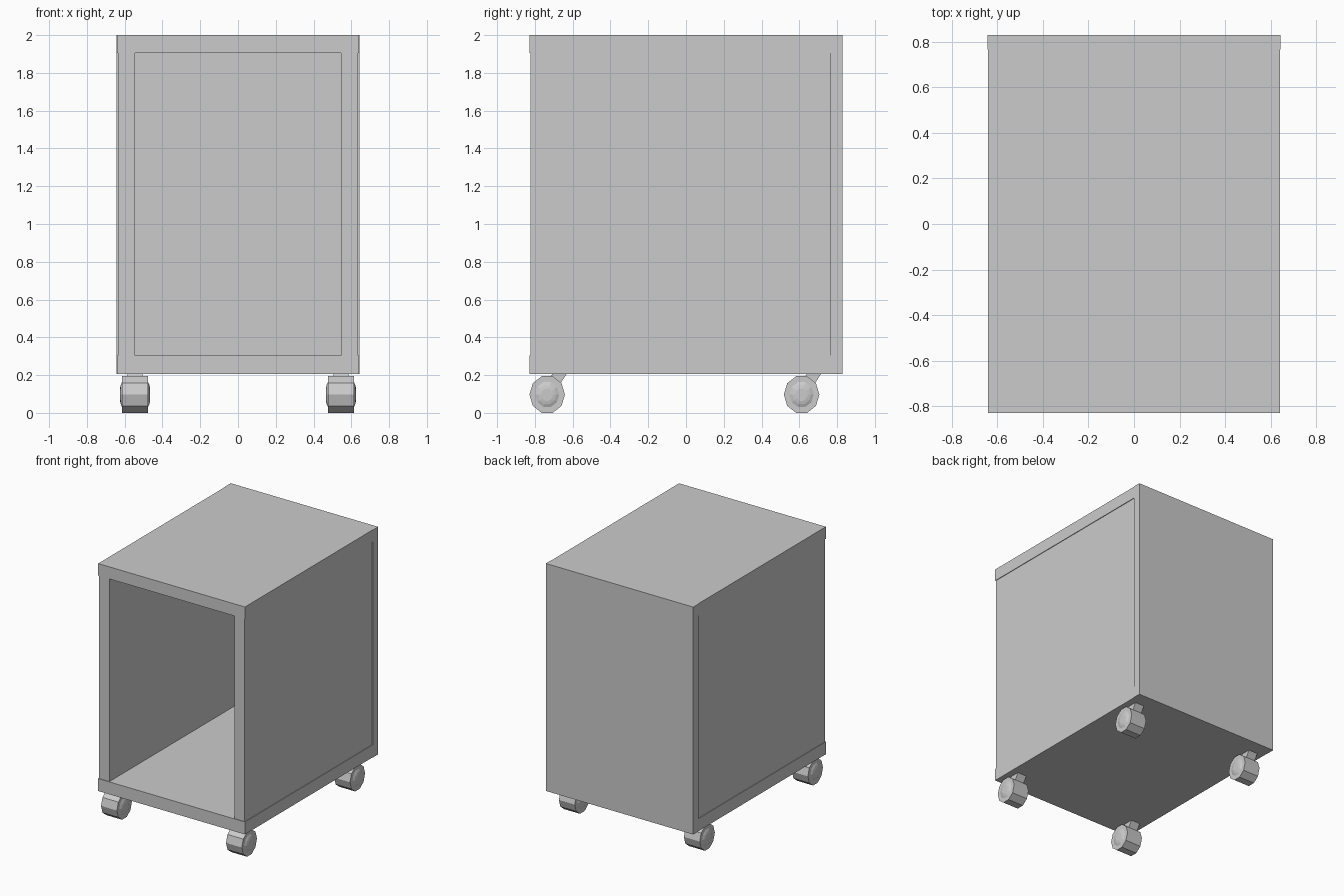
import bpy
import bmesh
from math import cos, sin, tau

default_cube = bpy.data.objects.get("Cube")
if default_cube:
    bpy.data.objects.remove(default_cube, do_unlink=True)

grey = bpy.data.materials.new("light_grey")
grey.use_nodes = True
colour = (0.6, 0.6, 0.6, 1)
grey.diffuse_color = colour
grey.node_tree.nodes["Principled BSDF"].inputs["Base Color"].default_value = colour


def finish(name, bm, location=(0, 0, 0)):
    bmesh.ops.recalc_face_normals(bm, faces=bm.faces)
    mesh = bpy.data.meshes.new(name)
    bm.to_mesh(mesh)
    bm.free()
    mesh.materials.append(grey)
    obj = bpy.data.objects.new(name, mesh)
    obj.location = location
    bpy.context.collection.objects.link(obj)
    return obj


def box(name, low, high):
    bm = bmesh.new()
    bmesh.ops.create_cube(bm, size=1)
    for v in bm.verts:
        v.co = [(a + b) / 2 + c * (b - a) for a, b, c in zip(low, high, v.co)]
    return finish(name, bm)


def wheel(name, location, sides=10):
    # Ten-sided tread with a shallow domed hub on both faces
    half = [(0.069, 1), (0.069, 0.68), (0.076, 0.52), (0.08, 0.34)]
    profile = [(-x, r) for x, r in reversed(half)] + half
    bm = bmesh.new()
    rings = []
    for x, r in profile:
        angles = [tau * i / sides for i in range(sides)]
        rings.append([bm.verts.new((x, 0.094 * r * cos(a), 0.102 * r * sin(a)))
                      for a in angles])
    for a, b in zip(rings, rings[1:]):
        for i in range(sides):
            j = (i + 1) % sides
            bm.faces.new((a[i], a[j], b[j], b[i]))
    bm.faces.new(rings[0])
    bm.faces.new(rings[-1])
    return finish(name, bm, location)


def bracket(name, location):
    # Slanted arm joining the wheel to the underside of the cabinet
    outline = [(-0.04, 0), (0.035, 0), (0.105, 0.11), (0.03, 0.11)]
    bm = bmesh.new()
    left, right = [[bm.verts.new((x, y, z)) for y, z in outline] for x in (-0.04, 0.04)]
    bm.faces.new(left)
    bm.faces.new(right)
    for i in range(4):
        j = (i + 1) % 4
        bm.faces.new((left[i], left[j], right[j], right[i]))
    return finish(name, bm, location)


# Cabinet: open front, boards slightly proud of the side panels
box("bottom_board", (-0.64, -0.828, 0.207), (0.64, 0.765, 0.305))
box("top_board", (-0.64, -0.828, 1.905), (0.64, 0.765, 2))
box("back_panel", (-0.643, 0.765, 0.207), (0.643, 0.828, 2))
box("right_panel", (-0.635, -0.823, 0.305), (-0.545, 0.765, 1.905))
box("left_panel", (0.545, -0.823, 0.305), (0.635, 0.765, 1.905))

# Four casters, all trailing the same way
for side, x in (("right", -0.545), ("left", 0.545)):
    for end, y in (("front", -0.735), ("back", 0.612)):
        wheel(f"{end}_{side}_wheel", (x, y, 0.097))
        bracket(f"{end}_{side}_bracket", (x, y, 0.1))
